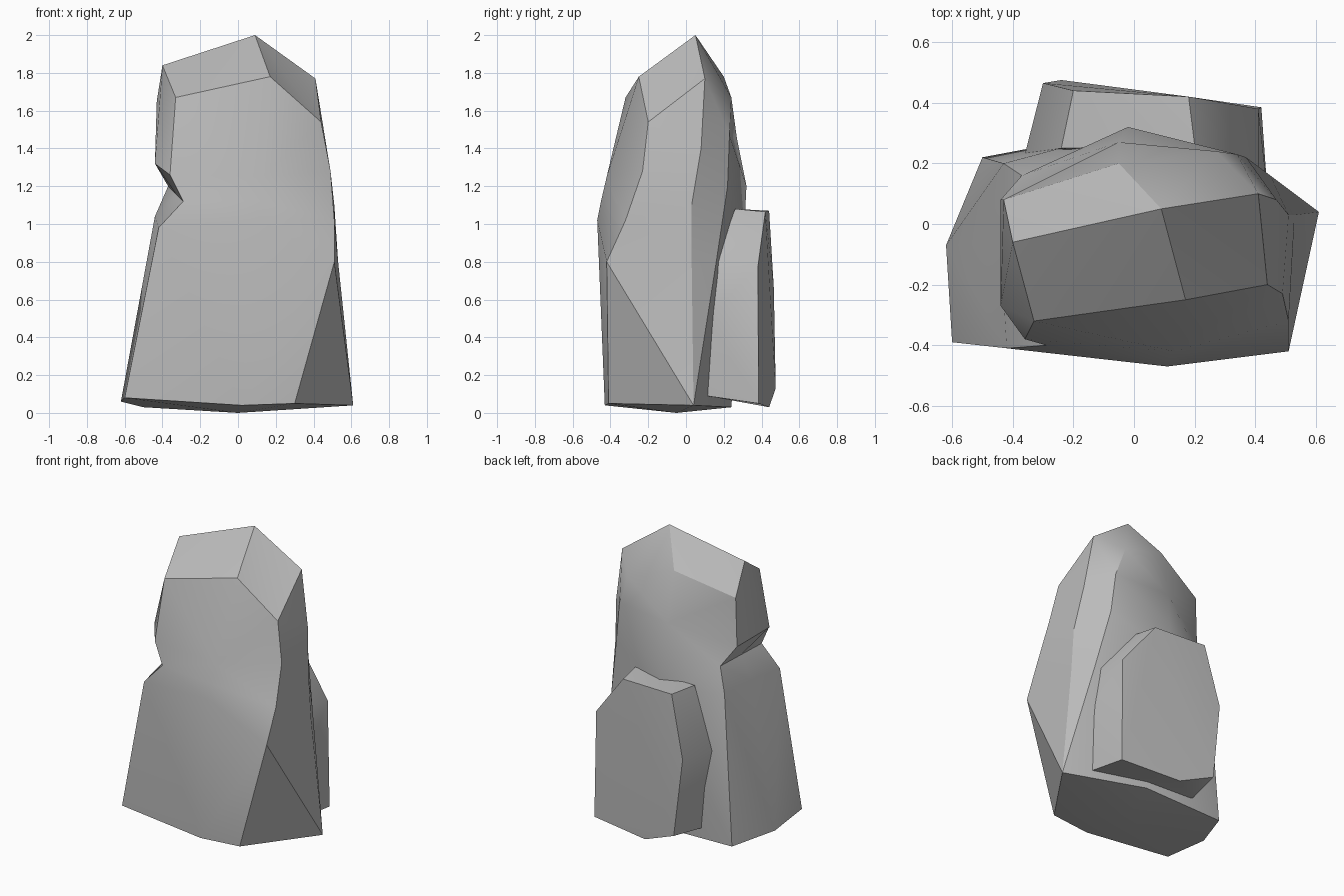
import bpy
import bmesh
import math

cube = bpy.data.objects.get("Cube")
if cube:
    bpy.data.objects.remove(cube, do_unlink=True)

# Single stone colour
stone = bpy.data.materials.new("grey_stone")
stone.use_nodes = True
stone_colour = (0.5, 0.5, 0.5, 1)
stone.diffuse_color = stone_colour
stone.node_tree.nodes["Principled BSDF"].inputs["Base Color"].default_value = stone_colour


def finish_rock(name, bm, crease_angle):
    """Clean the mesh, fix the normals and shade it smooth with sharp creases."""
    bmesh.ops.remove_doubles(bm, verts=bm.verts[:], dist=0.001)
    bmesh.ops.triangulate(bm, faces=bm.faces[:], quad_method='SHORT_EDGE')
    bmesh.ops.recalc_face_normals(bm, faces=bm.faces[:])
    mesh = bpy.data.meshes.new(name)
    bm.to_mesh(mesh)
    bm.free()
    mesh.materials.append(stone)
    rock = bpy.data.objects.new(name, mesh)
    bpy.context.collection.objects.link(rock)
    bpy.ops.object.select_all(action='DESELECT')
    bpy.context.view_layer.objects.active = rock
    rock.select_set(True)
    bpy.ops.object.shade_smooth_by_angle(angle=math.radians(crease_angle))
    return rock


def loft_rock(name, rings, base_point, peak_point, crease_angle):
    """Bridge matching rings of corners and close both ends with a fan."""
    bm = bmesh.new()
    loops = [[bm.verts.new(corner) for corner in ring] for ring in rings]
    count = len(loops[0])
    for lower, upper in zip(loops, loops[1:]):
        for i in range(count):
            j = (i + 1) % count
            if lower[i].co == lower[j].co:
                bm.faces.new((lower[i], upper[j], upper[i]))
            else:
                bm.faces.new((lower[i], lower[j], upper[j], upper[i]))
    for loop, point in ((loops[0], base_point), (loops[-1], peak_point)):
        tip = bm.verts.new(point)
        for i in range(count):
            j = (i + 1) % count
            if loop[i].co != loop[j].co:
                bm.faces.new((loop[i], loop[j], tip))
    return finish_rock(name, bm, crease_angle)


def hull_rock(name, corners, crease_angle):
    """Wrap a chipped convex stone around its corners."""
    bm = bmesh.new()
    for corner in corners:
        bm.verts.new(corner)
    hull = bmesh.ops.convex_hull(bm, input=bm.verts[:])
    loose = [v for v in hull["geom_interior"] if isinstance(v, bmesh.types.BMVert)]
    bmesh.ops.delete(bm, geom=loose, context='VERTS')
    return finish_rock(name, bm, crease_angle)


# Tall boulder: each ring runs front right corner, front, front left corner,
# left side, back left corner, back, back right corner, right side
foot = [(-.6, -.39, .08), (.02, -.43, .04), (.3, -.41, .05), (.61, .04, .04),
        (.61, .04, .04), (.1, .24, .03), (-.5, .22, .03), (-.62, -.07, .06)]
shoulder = [(-.42, -.41, .98), (.11, -.47, 1.02), (.51, -.42, .8), (.53, .03, .8),
            (.45, .16, .8), (-.02, .31, 1), (-.43, .2, 1.04), (-.44, -.07, 1.04)]
notch = [(-.29, -.4, 1.12), (.11, -.45, 1.12), (.51, -.32, 1.02), (.51, .03, 1.1),
         (.37, .22, 1.2), (-.02, .32, 1.2), (-.37, .16, 1.2), (-.33, -.12, 1.16)]
chest = [(-.36, -.38, 1.26), (.13, -.42, 1.25), (.49, -.23, 1.28), (.47, .08, 1.4),
         (.34, .23, 1.47), (-.05, .27, 1.45), (-.44, .08, 1.32), (-.44, -.27, 1.32)]
brow = [(-.33, -.32, 1.67), (.17, -.25, 1.78), (.44, -.2, 1.54), (.41, .1, 1.77),
        (.27, .24, 1.67), (-.05, .2, 1.78), (-.43, .08, 1.65), (-.4, -.06, 1.84)]
loft_rock("tall_boulder", [foot, shoulder, notch, chest, brow],
          base_point=(0, -.05, 0), peak_point=(.09, .05, 2), crease_angle=32)

# Small slab leaning against the back
slab_top = [(.18, .42, 1.065), (.2, .26, 1.08), (-.24, .25, 1.07), (-.2, .44, 1.07)]
slab_middle = [(.41, .38, .77), (.41, .16, .8), (.44, .11, .5),
               (-.3, .465, .66), (-.36, .23, .65)]
slab_foot = [(.42, .385, .05), (.43, .11, .09), (0, .44, .03),
             (-.24, .475, .13), (-.28, .22, .1)]
hull_rock("back_slab", slab_top + slab_middle + slab_foot, crease_angle=32)
